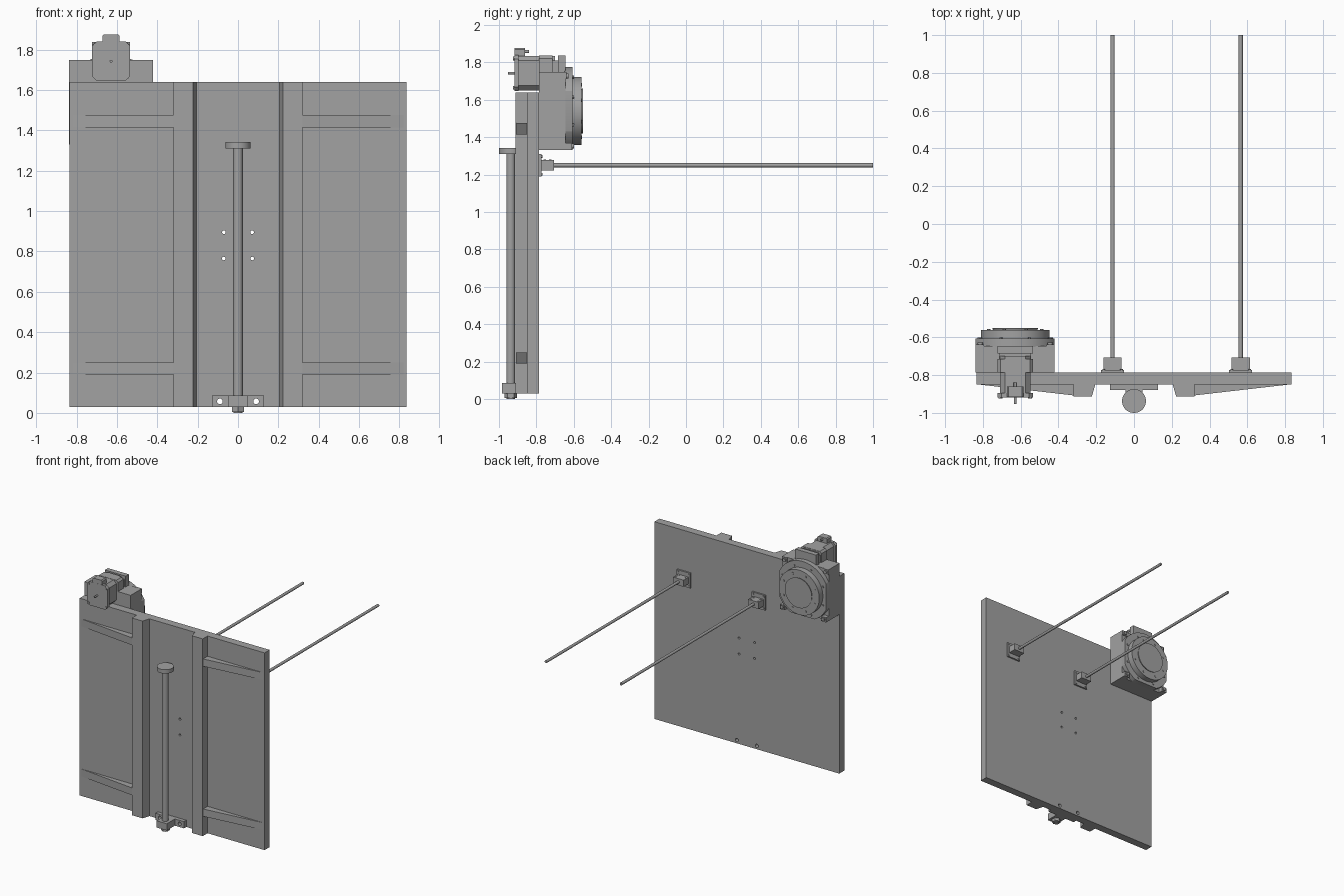
import bpy
import bmesh
import math
from mathutils import Matrix, Vector

old = bpy.data.objects.get("Cube")
if old:
    bpy.data.objects.remove(old, do_unlink=True)

GREY = (0.36, 0.36, 0.36, 1)
mat = bpy.data.materials.new("machined grey")
mat.use_nodes = True
mat.diffuse_color = GREY
mat.node_tree.nodes["Principled BSDF"].inputs["Base Color"].default_value = GREY


def finish(name, bm, smooth=False):
    bmesh.ops.recalc_face_normals(bm, faces=bm.faces)
    me = bpy.data.meshes.new(name)
    bm.to_mesh(me)
    bm.free()
    ob = bpy.data.objects.new(name, me)
    bpy.context.collection.objects.link(ob)
    me.materials.append(mat)
    if smooth:
        shade(ob)
    return ob


def shade(ob):
    bpy.ops.object.select_all(action='DESELECT')
    ob.select_set(True)
    bpy.context.view_layer.objects.active = ob
    bpy.ops.object.shade_smooth_by_angle(angle=math.radians(30))


def prism(name, pts, axis, lo, hi):
    """Extrude a 2D outline: (x, y) along z or (x, z) along y."""
    bm = bmesh.new()
    at = (lambda u, v, w: (u, v, w)) if axis == 'z' else (lambda u, v, w: (u, w, v))
    face = bm.faces.new([bm.verts.new(at(u, v, lo)) for u, v in pts])
    new = bmesh.ops.extrude_face_region(bm, geom=[face])["geom"]
    bmesh.ops.translate(bm, verts=[g for g in new if isinstance(g, bmesh.types.BMVert)],
                        vec=Vector(at(0, 0, hi - lo)))
    return finish(name, bm)


def box(name, x, y, z):
    return prism(name, [(x[0], y[0]), (x[1], y[0]), (x[1], y[1]), (x[0], y[1])], 'z', *z)


def octagon(cx, cz, hx, hz, c):
    return [(cx + sx * a, cz + sz * b) for sx, sz, order in
            ((1, 1, 0), (-1, 1, 1), (-1, -1, 0), (1, -1, 1))
            for a, b in ([(hx, hz - c), (hx - c, hz)][::-1 if order else 1])]


def cyl(name, axis, centre, r, lo, hi, r2=None, seg=48):
    """Cylinder or cone along y (centre x, z) or z (centre x, y)."""
    bm = bmesh.new()
    bmesh.ops.create_cone(bm, cap_ends=True, segments=seg, radius1=r,
                          radius2=r if r2 is None else r2, depth=hi - lo)
    mid = (lo + hi) / 2
    if axis == 'y':
        bmesh.ops.rotate(bm, verts=bm.verts, matrix=Matrix.Rotation(-math.pi / 2, 3, 'X'))
        pos = (centre[0], mid, centre[1])
    else:
        pos = (centre[0], centre[1], mid)
    bmesh.ops.translate(bm, verts=bm.verts, vec=pos)
    return finish(name, bm, True)


def boolean(ob, tools, op='DIFFERENCE', smooth=False):
    for t in tools:
        m = ob.modifiers.new("cut", 'BOOLEAN')
        m.operation, m.object, m.solver = op, t, 'EXACT'
    dg = bpy.context.evaluated_depsgraph_get()
    me = bpy.data.meshes.new_from_object(ob.evaluated_get(dg))
    ob.modifiers.clear()
    ob.data = me
    for t in tools:
        bpy.data.objects.remove(t, do_unlink=True)
    if smooth:
        shade(ob)


# Main plate with two full-height ribs, extruded from its cross-section
BACK, FACE, RIB = -0.785, -0.85, -0.912
half = [(0.205, FACE), (0.223, RIB), (0.32, RIB), (0.32, FACE), (0.835, FACE), (0.835, BACK)]
plate = prism("plate", half + [(-x, y) for x, y in reversed(half)], 'z', 0.03, 1.64)
holes = [cyl("hole", 'y', (sx * 0.07, z), 0.009, -1, -0.7, seg=16)
         for sx in (-1, 1) for z in (0.765, 0.895)]
holes += [cyl("hole", 'y', (sx * 0.09, 0.057), 0.014, -1, -0.7, seg=20) for sx in (-1, 1)]
boolean(plate, holes)

# Tapered gussets running out from the ribs
for side, s in (("left", 1), ("right", -1)):
    for level, z in (("lower", 0.19), ("upper", 1.415)):
        prism(f"{level}_{side}_gusset",
              [(s * 0.315, -0.84), (s * 0.315, -0.908), (s * 0.82, FACE), (s * 0.82, -0.84)],
              'z', z, z + 0.06)

# Vertical front rod with its cap, foot housing and bolted bracket
ROD = (0, -0.937)
cyl("front_rod", 'z', ROD, 0.024, 0.04, 1.32)
cyl("rod_cap", 'z', ROD, 0.063, 1.31, 1.342)
bracket = box("foot_bracket", (-0.128, 0.128), (-0.88, FACE), (0.03, 0.085))
boolean(bracket, [cyl("hole", 'y', (sx * 0.09, 0.057), 0.014, -1, -0.7, seg=20)
                  for sx in (-1, 1)])
box("foot_housing", (-0.046, 0.046), (-0.984, -0.87), (0.03, 0.085))
cyl("foot_nut", 'z', ROD, 0.033, 0.005, 0.035, seg=6)
cyl("rod_tip", 'z', ROD, 0.022, 0, 0.02, seg=24)

# Two long rear rods in bolted mounts
for side, x in (("right", -0.113), ("left", 0.565)):
    z = 1.25
    cyl(f"{side}_rear_rod", 'y', (x, z), 0.011, -0.72, 1, seg=24)
    box(f"{side}_mount_base", (x - 0.061, x + 0.061), (BACK, -0.772), (z - 0.061, z + 0.061))
    box(f"{side}_mount_clamp", (x - 0.048, x + 0.048), (-0.775, -0.707), (z - 0.027, z + 0.027))
    for sx in (-1, 1):
        for sz in (-1, 1):
            cyl(f"{side}_mount_bolt", 'y', (x + sx * 0.047, z + sz * 0.047), 0.007,
                -0.775, -0.767, seg=12)
        for y in (-0.725, -0.755):
            cyl(f"{side}_clamp_screw", 'z', (x + sx * 0.032, y), 0.007,
                z + 0.025, z + 0.03, seg=12)

# Rotary table: body, clipped round flange, corner lugs and output ring
CX, CZ, H = -0.629, 1.54, 0.209


def bore():
    return [cyl("bore", 'y', (CX, CZ), 0.09, -0.9, -0.5),
            cyl("bore_mouth", 'y', (CX, CZ), 0.085, -0.64, -0.55, r2=0.122)]


body = box("table_body", (CX - H, CX + H), (BACK, -0.645), (CZ - H, CZ + H))
boolean(body, bore()[:1], smooth=True)
flange = cyl("table_flange", 'y', (CX, CZ), 0.235, -0.65, -0.607, seg=64)
clip = box("clip", (CX - H, CX + H), (-0.8, -0.5), (CZ - H, CZ + 0.3))
boolean(flange, [clip], 'INTERSECT')
boolean(flange, bore(), smooth=True)
for sx in (-1, 1):
    for sz in (-1, 1):
        # the lower lugs stand proud, the upper ones stay shallow
        top = -0.61 if sz < 0 else -0.638
        a, b = sorted((CX + sx * H, CX + sx * 0.165))
        c, d = sorted((CZ + sz * H, CZ + sz * 0.17))
        box("corner_lug", (a, b), (-0.65, top), (c, d))
        cyl("lug_bolt", 'y', (CX + sx * 0.185, CZ + sz * 0.187), 0.014,
            top - 0.01, top + 0.01, seg=16)
ring = cyl("output_ring", 'y', (CX, CZ), 0.182, -0.61, -0.56, seg=64)
boolean(ring, bore(), smooth=True)
for i in range(8):
    a = math.radians(22.5 + 45 * i)
    cyl("ring_bolt", 'y', (CX + 0.152 * math.cos(a), CZ + 0.152 * math.sin(a)), 0.009,
        -0.565, -0.557, seg=12)
    cyl("flange_bolt", 'y', (CX + 0.198 * math.cos(a), CZ + 0.198 * math.sin(a)), 0.008,
        -0.61, -0.6, seg=12)

# Drive motor above the plate: case, neck, mounting flange, connector, pin
MZ = 1.743
prism("motor_case", octagon(CX, MZ, 0.08, 0.092, 0.025), 'y', -0.9, -0.7)
prism("motor_end_plate", octagon(CX, MZ, 0.094, 0.097, 0.022), 'y', -0.918, -0.895)
prism("motor_front_plate", octagon(CX, MZ, 0.094, 0.094, 0.015), 'y', -0.785, -0.715)
box("motor_neck", (CX - 0.085, CX + 0.085), (-0.72, -0.68), (1.65, 1.81))
box("motor_flange", (CX - 0.094, CX + 0.094), (-0.685, -0.645), (1.65, 1.837))
prism("motor_connector", octagon(CX, 1.85, 0.043, 0.026, 0.008), 'y', -0.917, -0.86)
cyl("connector_plug", 'y', (CX, 1.858), 0.008, -0.865, -0.84, seg=16)
cyl("motor_pin", 'y', (CX, MZ), 0.007, -0.953, -0.91, seg=16)
for sx in (-1, 1):
    for sz in (-1, 1):
        cyl("motor_bolt", 'y', (CX + sx * 0.078, MZ + sz * 0.078), 0.01, -0.925, -0.91, seg=16)
